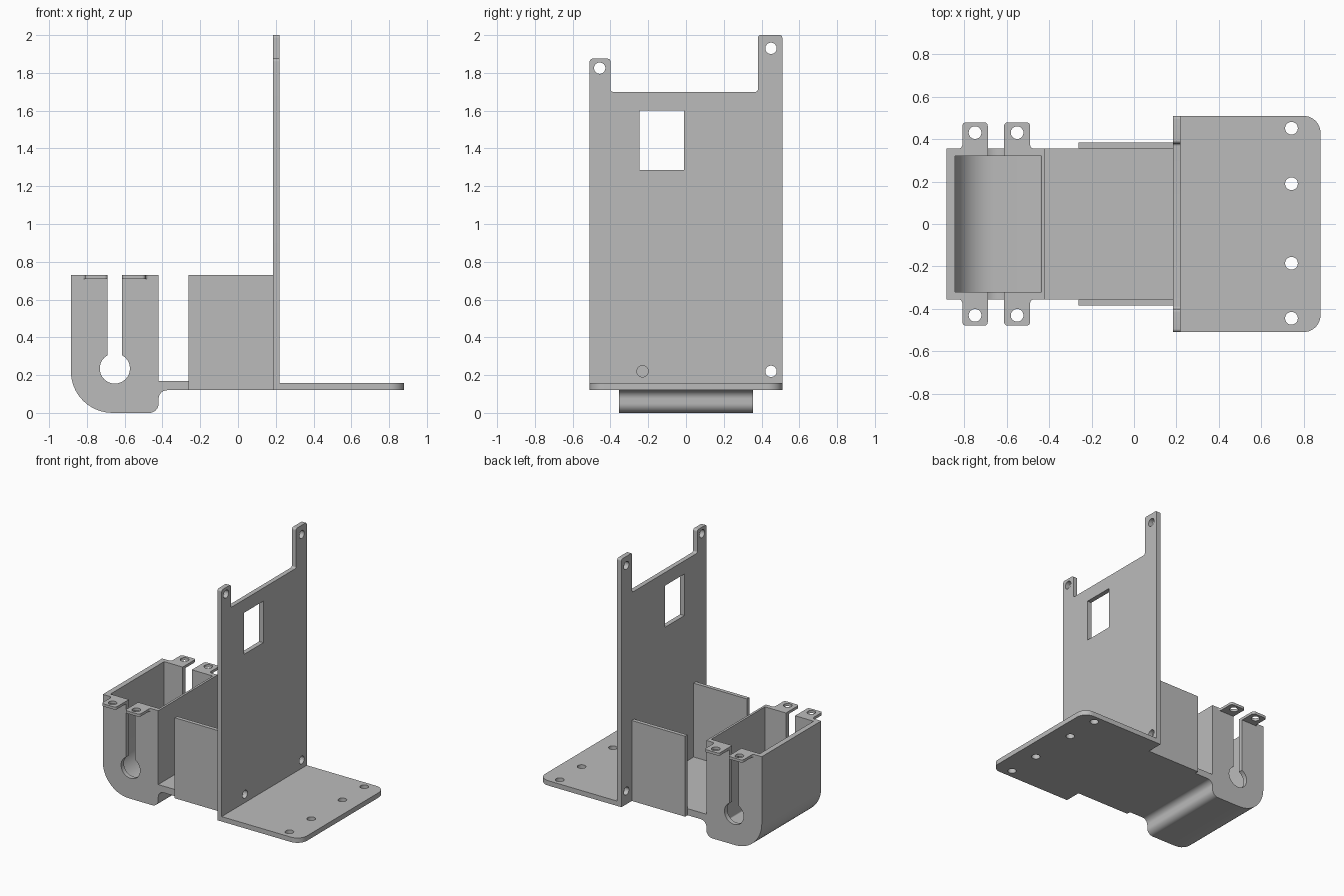
import bpy
import bmesh
from math import cos, sin, pi, radians
from mathutils import Vector

if "Cube" in bpy.data.objects:
    bpy.data.objects.remove(bpy.data.objects["Cube"], do_unlink=True)

# Single matte grey
GREY = (0.5, 0.5, 0.5, 1.0)
grey = bpy.data.materials.new("plain_grey")
grey.use_nodes = True
grey.diffuse_color = GREY
grey.node_tree.nodes["Principled BSDF"].inputs["Base Color"].default_value = GREY


def rounded(corners, steps=10):
    """Outline from right-angled corners (u, v) or (u, v, radius)."""
    pts = []
    n = len(corners)
    for i, c in enumerate(corners):
        p = Vector(c[:2])
        r = c[2] if len(c) > 2 else 0
        if not r:
            pts.append(p)
            continue
        a = (Vector(corners[i - 1][:2]) - p).normalized() * r
        b = (Vector(corners[(i + 1) % n][:2]) - p).normalized() * r
        for k in range(steps + 1):
            t = k / steps * pi / 2
            pts.append(p + a + b - b * cos(t) - a * sin(t))
    return pts


def circle(u, v, r, steps=32):
    return [Vector((u + r * cos(2 * pi * k / steps), v + r * sin(2 * pi * k / steps)))
            for k in range(steps)]


def rect(u0, u1, v0, v1):
    return rounded([(u0, v0), (u1, v0), (u1, v1), (u0, v1)])


PLACE = {"x": lambda u, v, w: (w, u, v),
         "y": lambda u, v, w: (u, w, v),
         "z": lambda u, v, w: (u, v, w)}


def prism(name, outline, axis, lo, hi):
    """Extrude an outline along an axis from lo to hi."""
    bm = bmesh.new()
    face = bm.faces.new([bm.verts.new(PLACE[axis](p.x, p.y, lo)) for p in outline])
    new = bmesh.ops.extrude_face_region(bm, geom=[face])["geom"]
    move = Vector(PLACE[axis](0, 0, hi - lo))
    bmesh.ops.translate(bm, vec=move, verts=[g for g in new if isinstance(g, bmesh.types.BMVert)])
    bmesh.ops.recalc_face_normals(bm, faces=bm.faces)
    mesh = bpy.data.meshes.new(name)
    bm.to_mesh(mesh)
    bm.free()
    mesh.materials.append(grey)
    ob = bpy.data.objects.new(name, mesh)
    bpy.context.scene.collection.objects.link(ob)
    return ob


def finish(ob, cutters=()):
    """Cut the openings, then smooth the rounded parts."""
    for c in cutters:
        c.hide_render = True
        m = ob.modifiers.new("cut", "BOOLEAN")
        m.operation, m.solver, m.object = "DIFFERENCE", "EXACT", c
    if cutters:
        dg = bpy.context.evaluated_depsgraph_get()
        mesh = bpy.data.meshes.new_from_object(ob.evaluated_get(dg))
        ob.modifiers.clear()
        ob.data = mesh
        for c in cutters:
            bpy.data.objects.remove(c, do_unlink=True)
    ob.data.shade_smooth()
    ob.data.set_sharp_from_angle(angle=radians(30))


# Upright plate with two unequal ears, a window and screw holes
BOTTOM, HALF = 0.12, 0.51
upright = prism("upright_plate", rounded([
    (-HALF, BOTTOM), (HALF, BOTTOM), (HALF, 2.0, 0.015), (0.38, 2.0, 0.015),
    (0.38, 1.7, 0.012), (-0.4, 1.7, 0.012), (-0.4, 1.875, 0.015),
    (-HALF, 1.875, 0.015)]), "x", 0.185, 0.22)
cuts = [prism("window_cutter", rect(-0.245, -0.01, 1.285, 1.6), "x", 0.1, 0.3)]
for y, z in [(-0.457, 1.825), (0.45, 1.93), (-0.23, 0.22), (0.45, 0.22)]:
    cuts.append(prism("hole_cutter", circle(y, z, 0.03), "x", 0.1, 0.3))
finish(upright, cuts)

# Mounting foot with rounded outer corners
foot = prism("mounting_foot", rounded([
    (0.22, -HALF), (0.88, -HALF, 0.08), (0.88, HALF, 0.08), (0.22, HALF)]),
    "z", BOTTOM, 0.157)
finish(foot, [prism("hole_cutter", circle(0.743, y, 0.03), "z", 0, 0.3)
              for y in (-0.445, -0.185, 0.19, 0.452)])

# Trough and connecting floor from one side profile
DEPTH, TOP = 0.356, 0.73
trough = prism("trough_and_floor", rounded([
    (-0.885, TOP), (-0.885, 0, 0.22), (-0.42, 0, 0.05), (-0.42, BOTTOM, 0.045),
    (0.185, BOTTOM), (0.185, 0.17), (-0.42, 0.17), (-0.42, TOP)]),
    "y", -DEPTH, DEPTH)
finish(trough, [
    prism("cavity_cutter", rounded([
        (-0.845, 0.8), (-0.845, 0.04, 0.18), (-0.437, 0.04, 0.01), (-0.437, 0.8)]),
        "y", -0.322, 0.322),
    prism("slot_cutter", rect(-0.69, -0.613, 0.235, 0.8), "y", -0.6, 0.6),
    prism("keyhole_cutter", circle(-0.652, 0.235, 0.08), "y", -0.6, 0.6)])

# Mirrored side walls and screw tabs
for side, s in (("left", 1), ("right", -1)):
    name = "back" if s > 0 else "front"
    y0, y1 = sorted((s * DEPTH, s * 0.385))
    finish(prism(name + "_side_wall", rect(-0.262, 0.185, BOTTOM, TOP), "y", y0, y1))
    for label, inner, outer, d in (("outer", -0.69, -0.81, -1), ("inner", -0.613, -0.49, 1)):
        root = outer + d * 0.02
        tab = prism(f"{name}_{label}_tab", rounded([
            (inner, s * 0.35), (inner, s * 0.48, 0.018), (outer, s * 0.48, 0.018),
            (outer, s * DEPTH, 0.018), (root, s * DEPTH), (root, s * 0.35)]),
            "z", 0.71, TOP)
        hole = circle((inner + outer) / 2, s * 0.431, 0.03)
        finish(tab, [prism("hole_cutter", hole, "z", 0.6, 0.8)])
